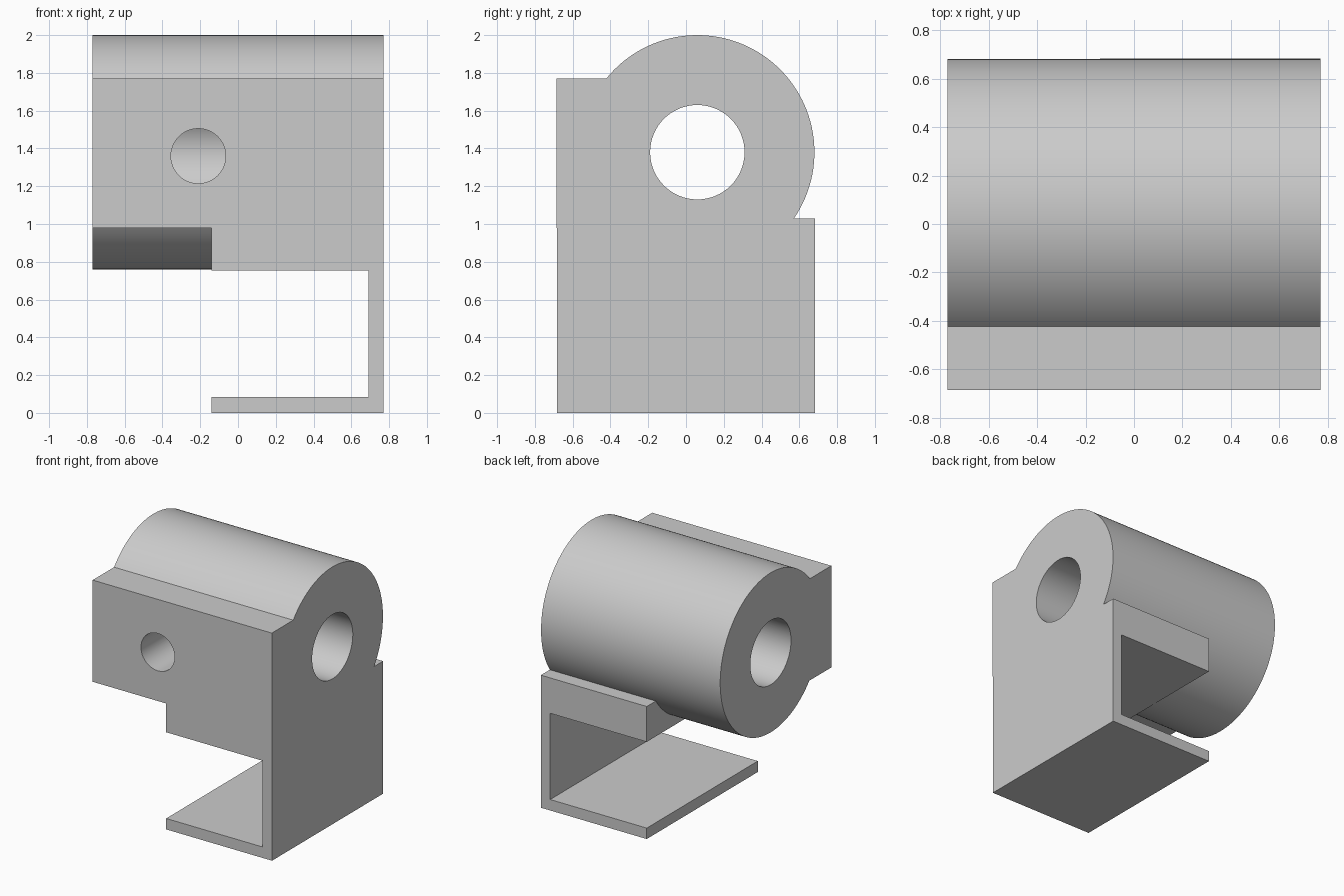
import bpy
import bmesh
from math import asin, cos, sin, pi

cube = bpy.data.objects.get("Cube")
if cube:
    bpy.data.objects.remove(cube, do_unlink=True)

grey = bpy.data.materials.new("light grey")
grey.use_nodes = True
grey.diffuse_color = (0.6, 0.6, 0.6, 1)
grey.node_tree.nodes["Principled BSDF"].inputs["Base Color"].default_value = (0.6, 0.6, 0.6, 1)

HALF = 0.77                 # half length along x
CY, CZ, R = 0.06, 1.38, 0.62  # barrel axis and radius


def prism(name, profile, axis, start, end):
    """Extrude a closed 2D profile along x (profile in y, z) or y (profile in x, z)."""
    bm = bmesh.new()
    if axis == "x":
        pts = [(start, a, b) for a, b in profile]
        move = (end - start, 0, 0)
    else:
        pts = [(a, start, b) for a, b in profile]
        move = (0, end - start, 0)
    face = bm.faces.new([bm.verts.new(p) for p in pts])
    out = bmesh.ops.extrude_face_region(bm, geom=[face])
    verts = [g for g in out["geom"] if isinstance(g, bmesh.types.BMVert)]
    bmesh.ops.translate(bm, verts=verts, vec=move)
    bmesh.ops.recalc_face_normals(bm, faces=bm.faces)
    mesh = bpy.data.meshes.new(name)
    bm.to_mesh(mesh)
    bm.free()
    mesh.materials.append(grey)
    obj = bpy.data.objects.new(name, mesh)
    bpy.context.collection.objects.link(obj)
    return obj


def arc(a, b, r, start, end, n):
    return [(a + r * cos(start + (end - start) * i / n),
             b + r * sin(start + (end - start) * i / n)) for i in range(n + 1)]


def combine(target, tool, operation):
    """Apply a boolean and remove the tool object."""
    tool.hide_render = True
    mod = target.modifiers.new(operation, "BOOLEAN")
    mod.operation = operation
    mod.solver = "EXACT"
    mod.object = tool
    bpy.context.view_layer.objects.active = target
    bpy.ops.object.modifier_apply(modifier=mod.name)
    bpy.data.objects.remove(tool, do_unlink=True)


# Barrel with the square front block, as one outline
TOP, BOTTOM, FRONT = 1.77, 0.98, -0.685
upper = pi - asin((TOP - CZ) / R)
lower = -pi + asin((CZ - BOTTOM) / R)
outline = arc(CY, CZ, R, upper, lower, 96) + [(FRONT, BOTTOM), (FRONT, TOP)]
housing = prism("barrel_housing", outline, "x", -HALF, HALF)

# C-shaped bracket underneath, open to one side
left, wall = -0.14, 0.69
c_shape = [(left, 0), (HALF, 0), (HALF, 1.03), (left, 1.03),
           (left, 0.755), (wall, 0.755), (wall, 0.085), (left, 0.085)]
combine(housing, prism("bracket", c_shape, "y", -0.682, 0.682), "UNION")

# Main bore along the barrel, and the pin hole from the front into it
bore = prism("bore_cutter", arc(CY, CZ, 0.25, 0, 2 * pi, 64)[:-1], "x", -1, 1)
combine(housing, bore, "DIFFERENCE")
pin = prism("pin_cutter", arc(-0.21, 1.36, 0.145, 0, 2 * pi, 48)[:-1], "y", -1, CY)
combine(housing, pin, "DIFFERENCE")

bpy.ops.object.select_all(action="DESELECT")
housing.select_set(True)
bpy.context.view_layer.objects.active = housing
bpy.ops.object.shade_smooth_by_angle(angle=pi / 6)
